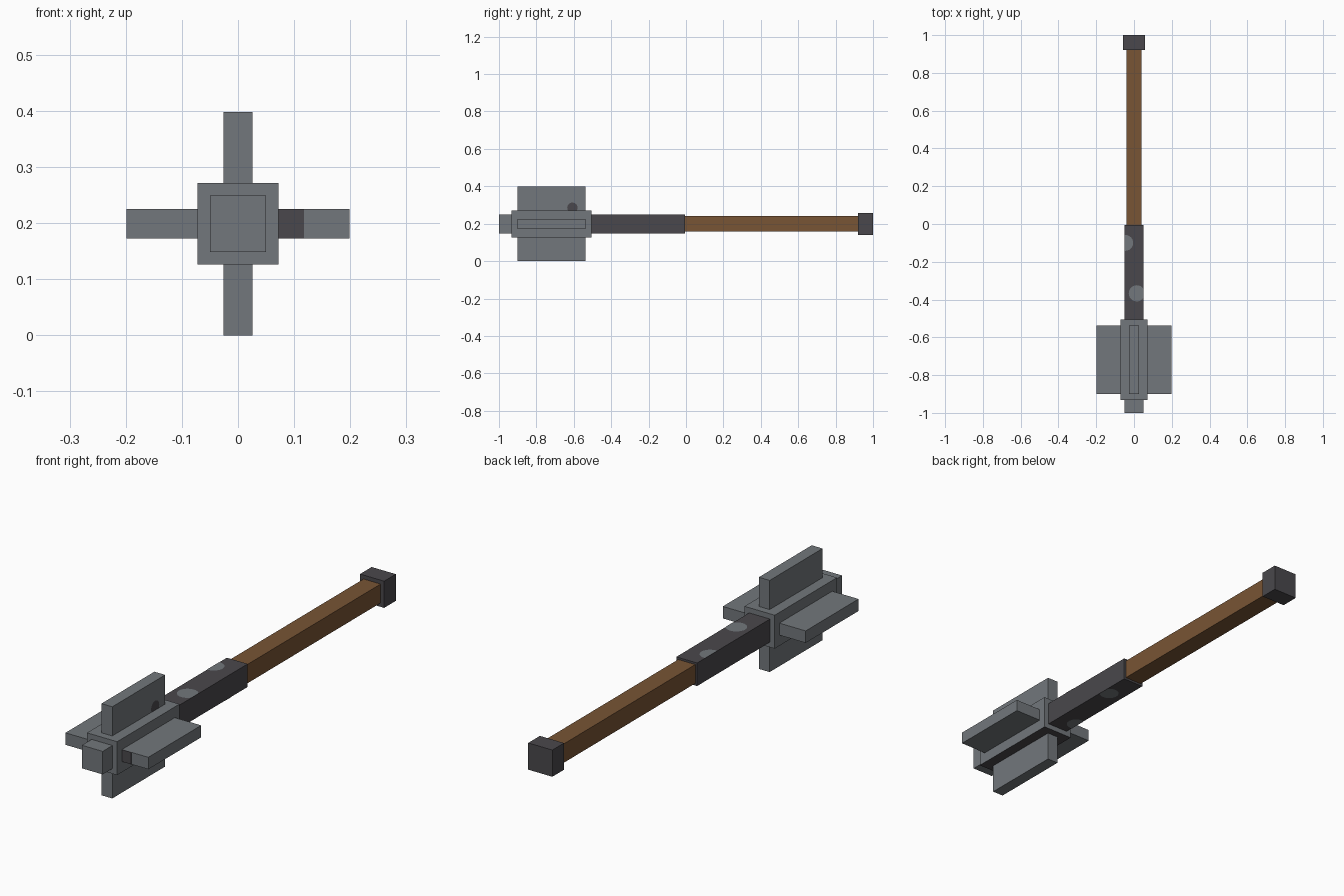
import bpy, bmesh, math
from mathutils import Vector, Matrix

cube = bpy.data.objects.get("Cube")
if cube:
    bpy.data.objects.remove(cube, do_unlink=True)


def material(name, rgb):
    m = bpy.data.materials.new(name)
    m.use_nodes = True
    m.diffuse_color = (*rgb, 1)
    bsdf = next(n for n in m.node_tree.nodes if n.type == 'BSDF_PRINCIPLED')
    bsdf.inputs["Base Color"].default_value = (*rgb, 1)
    return m


STEEL = material("steel grey", (0.17, 0.185, 0.20))
IRON = material("dark iron", (0.068, 0.064, 0.072))
WOOD = material("brown wood", (0.188, 0.089, 0.035))
ZC = 0.199  # height of the weapon's long axis


def finish(name, bm, *mats):
    me = bpy.data.meshes.new(name)
    bm.to_mesh(me)
    bm.free()
    for m in mats:
        me.materials.append(m)
    ob = bpy.data.objects.new(name, me)
    bpy.context.collection.objects.link(ob)
    return ob


def box(name, x, y, z, *mats):
    """Box from (min, max) ranges, z measured from the long axis."""
    bm = bmesh.new()
    bmesh.ops.create_cube(bm, size=1)
    lo, hi = Vector((x[0], y[0], z[0] + ZC)), Vector((x[1], y[1], z[1] + ZC))
    for v in bm.verts:
        v.co = (lo + hi) / 2 + v.co * (hi - lo)
    return finish(name, bm, *mats)


def bar(name, half, y, *mats):
    return box(name, (-half, half), y, (-half, half), *mats)


def spot(name, centre, radius, lo, hi, place, mat):
    """Thin round plate, trimmed to the face it lies on."""
    bm = bmesh.new()
    ring = []
    for i in range(24):
        a = i * math.tau / 24
        u = min(max(centre[0] + radius * math.cos(a), lo[0]), hi[0])
        v = min(max(centre[1] + radius * math.sin(a), lo[1]), hi[1])
        ring.append(bm.verts.new(place(u, v)))
    bm.faces.new(ring)
    bmesh.ops.remove_doubles(bm, verts=bm.verts[:], dist=0.0005)
    bm.normal_update()
    return finish(name, bm, mat)


# Handle, from pommel to socket
bar("pommel", 0.058, (0.92, 1.0), IRON)
bar("wooden_grip", 0.041, (-0.02, 0.925), WOOD)
bar("iron_shaft", 0.05, (-0.51, -0.005), IRON)

# Head core with a dark underside, and the front spike block
head = bar("head_core", 0.0725, (-0.933, -0.505), STEEL, IRON)
for f in head.data.polygons:
    if f.normal.z < -0.5:
        f.material_index = 1
bar("front_tip", 0.05, (-1.0, -0.925), STEEL)

# Four flanges around the core
for i, side in enumerate(("left", "top", "right", "bottom")):
    fin = box("flange_" + side, (0.06, 0.199), (-0.9, -0.537), (-0.026, 0.026), STEEL)
    axis = Matrix.Translation((0, 0, ZC))
    fin.data.transform(axis @ Matrix.Rotation(-i * math.pi / 2, 4, 'Y') @ axis.inverted())

# Worn bright spots on the shaft
lo, hi = (-0.05, -0.505), (0.05, -0.005)
top = lambda u, v: (u, v, ZC + 0.0512)
under = lambda u, v: (-u, v, ZC - 0.0512)
spot("worn_spot_top_rear", (-0.046, -0.10), 0.042, lo, hi, top, STEEL)
spot("worn_spot_top_front", (0.015, -0.367), 0.043, lo, hi, top, STEEL)
spot("worn_spot_under_rear", (-0.02, -0.14), 0.04, lo, hi, under, STEEL)
spot("worn_spot_under_front", (0.04, -0.43), 0.04, lo, hi, under, STEEL)

# Dark stains on the flanges
spot("stain_top_flange", (-0.607, 0.285), 0.028, (-0.9, 0.272), (-0.537, 0.398),
     lambda u, v: (0.0272, u, v), IRON)
box("stain_left_flange", (0.072, 0.118), (-0.9012, -0.899), (-0.026, 0.026), IRON)
